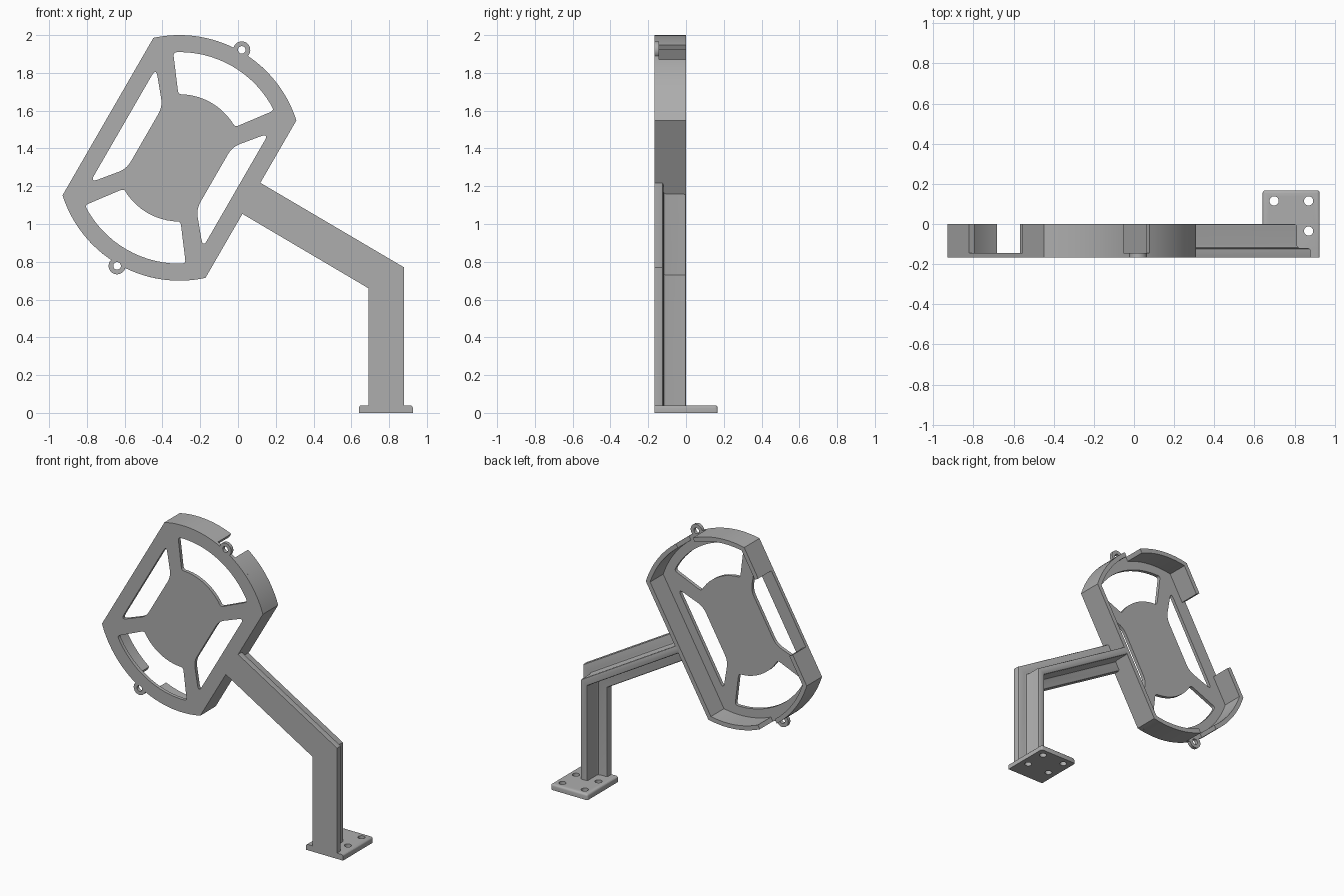
import bpy, bmesh, math

if "Cube" in bpy.data.objects:
    bpy.data.objects.remove(bpy.data.objects["Cube"])

CX, CZ = -0.31, 1.35            # housing centre
R, SIDE, WALL = 0.65, 0.437, 0.03
FRONT, PLATE_BACK, BACK = -0.168, -0.144, 0.0

grey = bpy.data.materials.new("grey plastic")
grey.diffuse_color = (0.42, 0.42, 0.42, 1)
grey.use_nodes = True
grey.node_tree.nodes["Principled BSDF"].inputs["Base Color"].default_value = grey.diffuse_color


def add_object(name, bm):
    bmesh.ops.recalc_face_normals(bm, faces=bm.faces)
    me = bpy.data.meshes.new(name)
    bm.to_mesh(me)
    bm.free()
    me.materials.append(grey)
    ob = bpy.data.objects.new(name, me)
    bpy.context.collection.objects.link(ob)
    return ob


def smooth(ob):
    bpy.ops.object.select_all(action='DESELECT')
    ob.select_set(True)
    bpy.context.view_layer.objects.active = ob
    bpy.ops.object.shade_smooth_by_angle(angle=math.radians(30))


def world(p):
    """Tilted housing coordinates (along, across) to world x, z."""
    a, b = p
    c, s = 0.5, math.sqrt(0.75)
    return CX + c * a + s * b, CZ + s * a - c * b


def arc(r, t0, t1, n, ca=0.0):
    """Arc in housing coordinates, degrees from the long axis."""
    ts = [math.radians(t0 + (t1 - t0) * i / n) for i in range(n + 1)]
    return [(ca + r * math.cos(t), r * math.sin(t)) for t in ts]


def flip(pts):
    return [(-a, b) for a, b in pts]


def rounded(pts, d):
    """Round the sharp corners of a closed outline."""
    out = []
    for i, p in enumerate(pts):
        q, s = pts[i - 1], pts[(i + 1) % len(pts)]
        lq, ls = math.dist(p, q), math.dist(p, s)
        cosine = sum((p[k] - q[k]) * (s[k] - p[k]) for k in (0, 1)) / (lq * ls)
        if cosine > 0.9:
            out.append(p)
            continue
        fq, fs = min(d / lq, 0.45), min(d / ls, 0.45)
        e = [p[k] + (q[k] - p[k]) * fq for k in (0, 1)]
        f = [p[k] + (s[k] - p[k]) * fs for k in (0, 1)]
        for j in range(6):
            t = j / 5
            out.append(tuple((1-t)**2 * e[k] + 2*t*(1-t) * p[k] + t*t * f[k] for k in (0, 1)))
    return out


def slab(name, loops, y0, y1):
    """Outline with holes, filled and extruded between two depths."""
    cu = bpy.data.curves.new(name, 'CURVE')
    cu.dimensions = '2D'
    cu.fill_mode = 'BOTH'
    cu.extrude = (y1 - y0) / 2
    for pts in loops:
        sp = cu.splines.new('POLY')
        sp.points.add(len(pts) - 1)
        for v, p in zip(sp.points, pts):
            x, z = world(p)
            v.co = (x, z, 0, 1)
        sp.use_cyclic_u = True
    tmp = bpy.data.objects.new(name + " outline", cu)
    bpy.context.collection.objects.link(tmp)
    me = tmp.to_mesh()
    bm = bmesh.new()
    bm.from_mesh(me)
    tmp.to_mesh_clear()
    bpy.data.objects.remove(tmp)
    bmesh.ops.remove_doubles(bm, verts=bm.verts, dist=1e-5)
    for v in bm.verts:
        x, z, h = v.co
        v.co = (x, (y0 + y1) / 2 - h, z)
    ob = add_object(name, bm)
    smooth(ob)
    return ob


# Front plate: clipped circle with two screw ears, hub and four spokes
corner = math.degrees(math.asin(SIDE / R))
EAR = 0.66
top_edge = (arc(R, -corner, -3.85, 20) + arc(0.045, -105, 105, 20, EAR)
            + arc(R, 3.85, corner, 20))
outline = top_edge + flip(top_edge)[::-1]
ear_hole = arc(0.02, 0, 345, 23, EAR)
end_window = rounded(arc(0.56, -33.4, 33.4, 16) + arc(0.337, 31, -31, 10), 0.022)
side_window = rounded([(0.35, 0.345), (0.19, 0.213), (-0.19, 0.213), (-0.35, 0.345)], 0.045)
mirrored_side = [(a, -b) for a, b in side_window]
slab("front_plate", [outline, ear_hole, flip(ear_hole), end_window, flip(end_window),
                     side_window, mirrored_side], FRONT, PLATE_BACK)

# Rim walls, open at both ears and along the middle of the left side
RI, SI = R - WALL, SIDE - WALL
corner_in = math.degrees(math.asin(SI / RI))
gap_out = math.degrees(math.asin(0.075 / R))
gap_in = math.degrees(math.asin(0.075 / RI))
outer = arc(R, gap_out, corner, 18)
inner = arc(RI, gap_in, corner_in, 18)
slab("right_rim", [outer + flip(outer)[::-1] + flip(inner) + inner[::-1]], PLATE_BACK, BACK)
hook = outer + [(0.265, SIDE), (0.265, SI)] + inner[::-1]
hook = [(a, -b) for a, b in hook]
slab("upper_left_rim", [hook], PLATE_BACK, BACK)
slab("lower_left_rim", [flip(hook)], PLATE_BACK, BACK)

# Support arm: T section swept up the post and along the sloping arm
half = [(0.095, FRONT), (0.095, -0.132), (0.092, -0.124), (0.084, -0.12),
        (0.042, -0.12), (0.031, -0.116), (0.026, -0.105),
        (0.026, -0.012), (0.023, -0.003), (0.015, 0.0)]
section = half + [(-s, y) for s, y in half[::-1]]
end_x, end_z = world((0.005, 0.425))
stations = [((0.785, 0.03), (1, 0)),
            ((0.785, 0.715), (1, 0.577)),
            ((end_x, end_z), (0.5, 0.866))]
bm = bmesh.new()
rings = [[bm.verts.new((px + s * nx, y, pz + s * nz)) for s, y in section]
         for (px, pz), (nx, nz) in stations]
n = len(section)
for r0, r1 in zip(rings, rings[1:]):
    for i in range(n):
        j = (i + 1) % n
        bm.faces.new((r0[i], r0[j], r1[j], r1[i]))
bm.faces.new(rings[0])
bm.faces.new(rings[-1])
smooth(add_object("support_arm", bm))

# Mounting foot with rounded free edges
bm = bmesh.new()
bmesh.ops.create_cube(bm, size=1)
for v in bm.verts:
    v.co = (0.783 + v.co.x * 0.285, v.co.y * 0.336, 0.02 + v.co.z * 0.04)
edges = [e for e in bm.edges
         if not all(v.co.z < 0.01 for v in e.verts) and not all(v.co.y < 0 for v in e.verts)]
bmesh.ops.bevel(bm, geom=edges, offset=0.014, segments=3, profile=0.5, affect='EDGES')
foot = add_object("mounting_foot", bm)

# Screw holes through the foot
bm = bmesh.new()
for x in (0.698, 0.87):
    for y in (-0.035, 0.115):
        made = bmesh.ops.create_cone(bm, cap_ends=True, segments=24,
                                     radius1=0.023, radius2=0.023, depth=0.2)
        bmesh.ops.translate(bm, verts=made['verts'], vec=(x, y, 0.02))
cutter = add_object("hole_cutter", bm)
mod = foot.modifiers.new("holes", 'BOOLEAN')
mod.object = cutter
mod.operation = 'DIFFERENCE'
mod.solver = 'EXACT'
bpy.ops.object.select_all(action='DESELECT')
foot.select_set(True)
bpy.context.view_layer.objects.active = foot
bpy.ops.object.modifier_apply(modifier=mod.name)
bpy.data.objects.remove(cutter)
smooth(foot)
